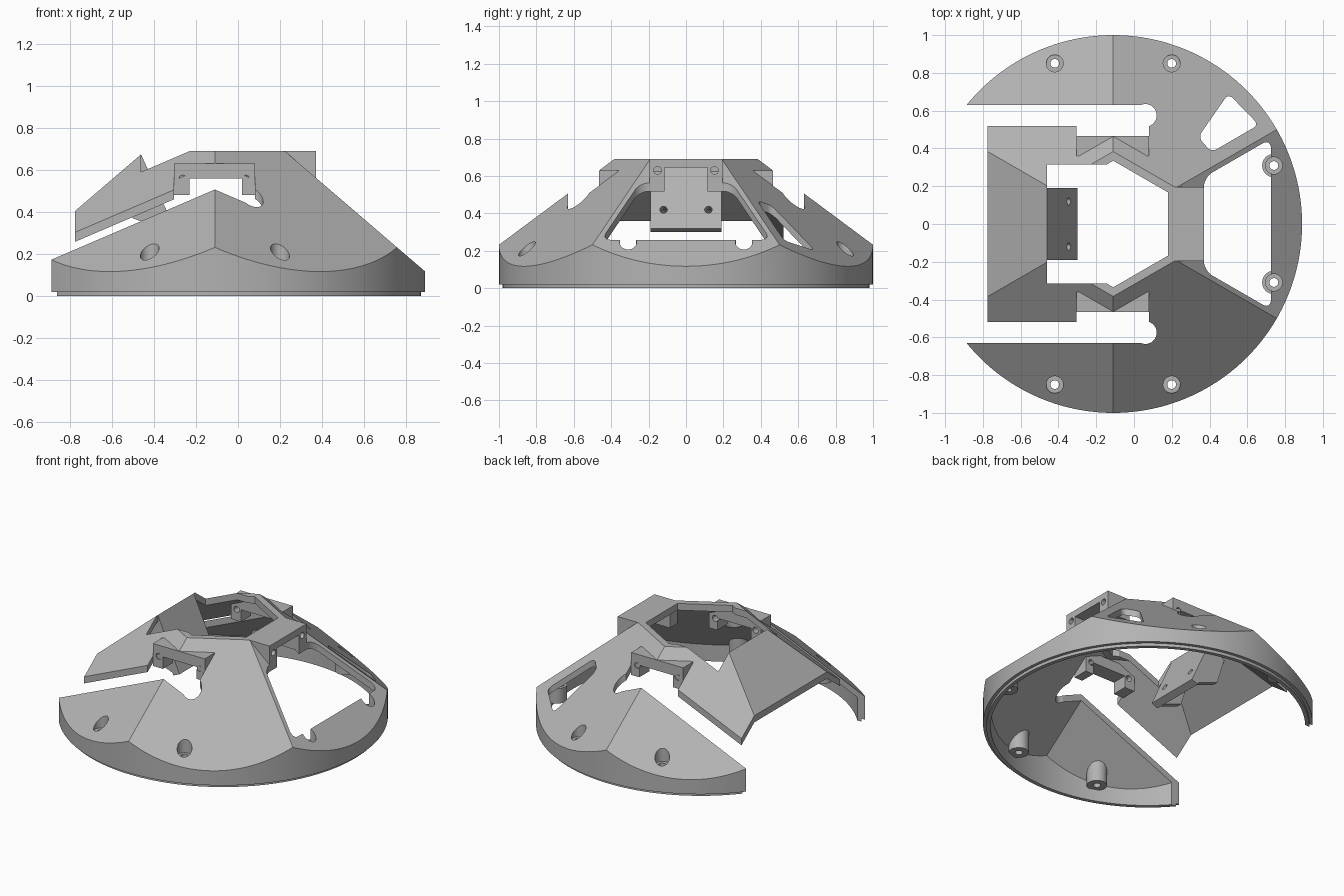
import bpy, bmesh
from math import pi, cos, sin, tan, radians, atan2
from mathutils import Vector, Matrix

if "Cube" in bpy.data.objects:
    bpy.data.objects.remove(bpy.data.objects["Cube"], do_unlink=True)

CX = -0.11            # axis of the dome
TOP, SLOPE = 0.69, 0.858
APEX = 0.332          # apothem of the flat top
THICK = 0.045

grey = bpy.data.materials.new("plain grey")
grey.use_nodes = True
grey.diffuse_color = (0.45, 0.45, 0.45, 1)
grey.node_tree.nodes["Principled BSDF"].inputs["Base Color"].default_value = (0.45, 0.45, 0.45, 1)


def finish(name, bm):
    bmesh.ops.recalc_face_normals(bm, faces=bm.faces)
    mesh = bpy.data.meshes.new(name)
    bm.to_mesh(mesh)
    bm.free()
    mesh.materials.append(grey)
    ob = bpy.data.objects.new(name, mesh)
    bpy.context.collection.objects.link(ob)
    return ob


def loft(name, rings, n, turn=0.0, center=(CX, 0)):
    """Closed solid through regular polygons given as (radius, height)."""
    bm = bmesh.new()
    loops = [[bm.verts.new((center[0] + r * cos(turn + 2 * pi * i / n),
                            center[1] + r * sin(turn + 2 * pi * i / n), z))
              for i in range(n)] for r, z in rings]
    for a, b in zip(loops, loops[1:]):
        for i in range(n):
            j = (i + 1) % n
            bm.faces.new((a[i], a[j], b[j], b[i]))
    bm.faces.new(loops[0])
    bm.faces.new(loops[-1])
    return finish(name, bm)


def prism(name, points, lo, hi, axis="z", corner=0.0):
    """Outline extruded along z or y, with optional rounded corners."""
    bm = bmesh.new()
    place = (lambda a, b, t: (a, b, t)) if axis == "z" else (lambda a, b, t: (a, t, b))
    base = [bm.verts.new(place(a, b, lo)) for a, b in points]
    cap = [bm.verts.new(place(a, b, hi)) for a, b in points]
    bm.faces.new(base)
    bm.faces.new(cap)
    sides = []
    for i in range(len(points)):
        j = (i + 1) % len(points)
        bm.faces.new((base[i], base[j], cap[j], cap[i]))
        sides.append(bm.edges.get((base[i], cap[i])))
    if corner:
        bmesh.ops.bevel(bm, geom=sides, offset=corner, segments=6,
                        profile=0.5, affect="EDGES")
    return finish(name, bm)


def box(name, x0, x1, y0, y1, z0, z1):
    return prism(name, [(x0, y0), (x1, y0), (x1, y1), (x0, y1)], z0, z1)


def rod(name, center, direction, radius, length):
    bm = bmesh.new()
    rot = Vector((0, 0, 1)).rotation_difference(Vector(direction)).to_matrix().to_4x4()
    bmesh.ops.create_cone(bm, cap_ends=True, segments=32, radius1=radius, radius2=radius,
                          depth=length, matrix=Matrix.Translation(center) @ rot)
    return finish(name, bm)


def combine(target, tool, operation="DIFFERENCE"):
    mod = target.modifiers.new("cut", "BOOLEAN")
    mod.operation, mod.object, mod.solver = operation, tool, "EXACT"
    tool.hide_render = True
    bpy.context.view_layer.objects.active = target
    bpy.ops.object.modifier_apply(modifier=mod.name)
    bpy.data.objects.remove(tool, do_unlink=True)


def hex_roof(name, drop):
    k = 1 / cos(pi / 6)
    low = APEX + (TOP + 0.1) / SLOPE
    return loft(name, [(low * k, -0.1 - drop), (APEX * k, TOP - drop)], 6, pi / 6)


# Dome: six-sided roof trimmed to a round rim with a stepped lip
shell = hex_roof("dome_shell", 0)
combine(shell, loft("rim", [(0.98, 0), (0.98, 0.02), (1, 0.02), (1, 1)], 160), "INTERSECT")

# Hollow inside, leaving screw bosses
cavity = hex_roof("cavity", THICK)
combine(cavity, loft("inner_wall", [(0.955, -0.05), (0.955, 1)], 160), "INTERSECT")
screws = [(CX + 0.905 * cos(radians(s * a)), 0.905 * sin(radians(s * a)))
          for a in (20, 70, 110) for s in (1, -1)]
for p in screws:
    combine(cavity, loft("boss", [(0.062, 0.08), (0.062, 0.9)], 32, 0, p))
combine(shell, cavity)
for p in screws:
    combine(shell, loft("screw_bore", [(0.023, -0.1), (0.023, 0.16), (0.045, 0.16),
                                       (0.045, 0.9)], 32, 0, p))

# Central opening and open back
combine(shell, loft("hex_opening", [(0.335, -1), (0.335, 1)], 6, pi / 6))
combine(shell, box("square_opening", -0.46, -0.11, -0.315, 0.315, -1, 1))
combine(shell, box("back_gap", -2, -0.775, -0.6, 0.6, -1, 1))

# Side slots with round ends
for s in (1, -1):
    ya, yb = sorted((s * 0.52, s * 0.63))
    combine(shell, box("slot", -2, 0.06, ya, yb, -1, 1))
    combine(shell, loft("slot_end", [(0.06, -1), (0.06, 1)], 48, 0, (0.06, s * 0.575)))
    ya, yb = sorted((s * 0.46, s * 0.55))
    combine(shell, box("slot_step", -0.305, 0.08, ya, yb, -1, 1))

# Windows
edge = lambda x: tan(pi / 6) * (x - CX) - 0.03
combine(shell, prism("large_window", [(0.37, -edge(0.37)), (0.725, -edge(0.725)),
                                      (0.725, edge(0.725)), (0.37, edge(0.37))],
                     0.18, 1, corner=0.05))
combine(shell, prism("small_window", [(0.34, 0.46), (0.41, 0.38), (0.66, 0.525), (0.5, 0.69)],
                     0.1, 1, corner=0.03))

# Side brackets with a notch and two screw holes
parts = [shell]
for side, s in (("left_rear", 1), ("right_front", -1)):
    ya, yb = sorted((s * 0.36, s * 0.465))
    bracket = box(side + "_bracket", -0.305, 0.08, ya, yb, 0.48, 0.63)
    na, nb = sorted((s * 0.3, s * 0.6))
    for part in (bracket, shell):
        combine(part, box("notch", -0.23, 0.02, na, nb, 0.4, 0.56))
    for x in (-0.262, 0.036):
        combine(bracket, rod("hole", (x, s * 0.42, 0.555), (0, 1, 0), 0.02, 0.3))
    parts.append(bracket)

# End bracket above the large window
end = box("end_bracket", 0.2, 0.37, -0.195, 0.195, 0.54, TOP)
for part in (end, shell):
    combine(part, box("notch", 0.1, 0.5, -0.115, 0.115, 0.3, 0.645))
for y in (-0.152, 0.152):
    combine(end, rod("hole", (0.36, y, 0.63), (1, 0, 0), 0.02, 0.12))
parts.append(end)

# Tilted mounting plate with ribs behind it
plate = prism("mounting_plate", [(-0.46, 0.672), (-0.3, 0.32), (-0.345, 0.3), (-0.5, 0.63)],
              -0.19, 0.19, "y")
for y in (-0.12, 0.12):
    combine(plate, rod("hole", (-0.345, y, 0.42), (0.37, 0, 0.16), 0.02, 0.3))
parts.append(plate)
for side, y in (("right", -0.17), ("left", 0.17)):
    parts.append(prism(side + "_plate_rib", [(-0.48, 0.64), (-0.335, 0.31), (-0.5, 0.37),
                                             (-0.56, 0.56)], y - 0.019, y + 0.019, "y"))

# Smooth the round surfaces only
bpy.ops.object.select_all(action="DESELECT")
for part in parts:
    part.select_set(True)
bpy.context.view_layer.objects.active = shell
bpy.ops.object.shade_smooth_by_angle(angle=radians(20))
